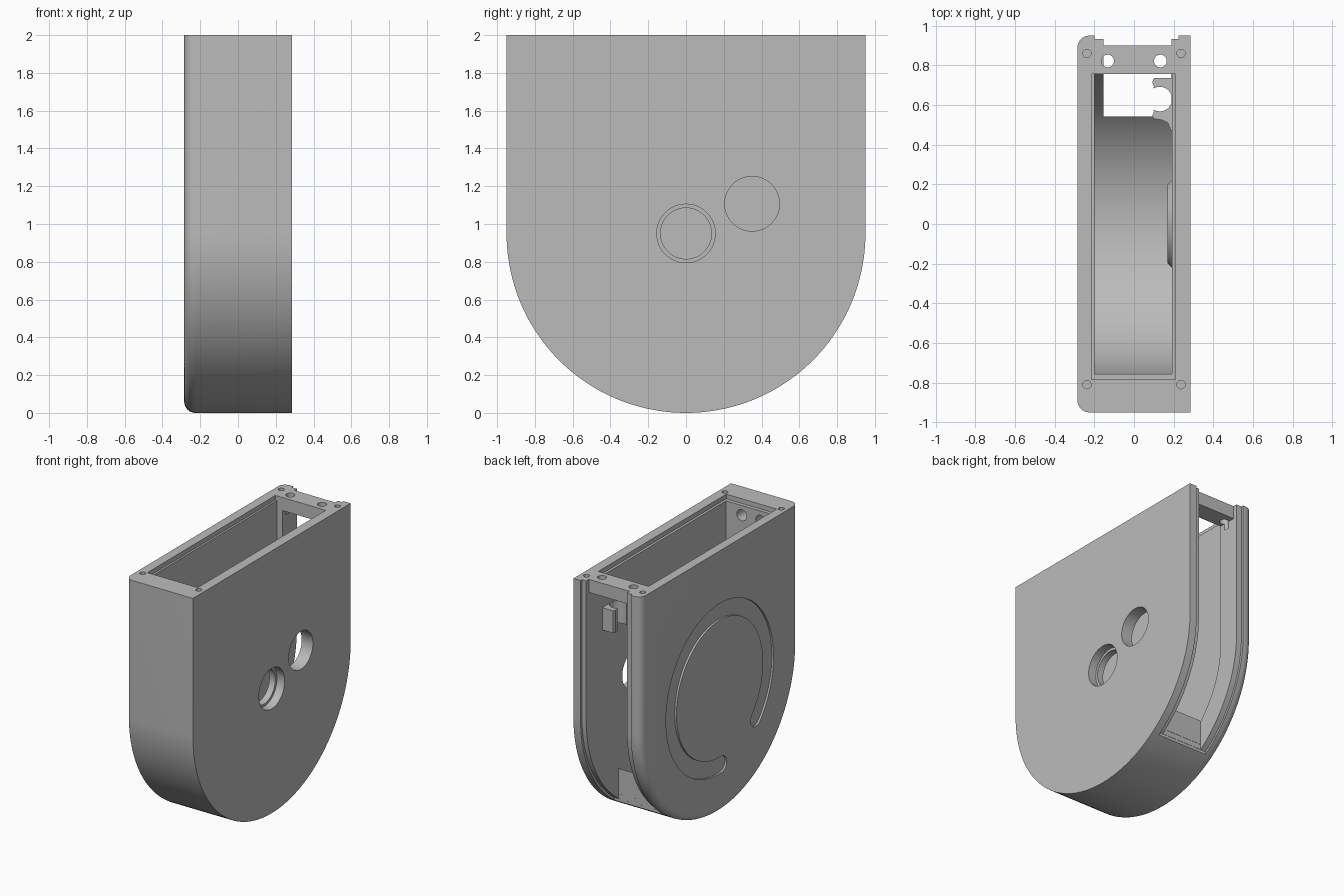
import bpy, bmesh
from math import sin, cos, pi, asin, radians
from mathutils import Matrix, Vector

cube = bpy.data.objects.get("Cube")
if cube:
    bpy.data.objects.remove(cube, do_unlink=True)

grey = bpy.data.materials.new("plain grey")
grey.use_nodes = True
grey.diffuse_color = (0.5, 0.5, 0.5, 1)
grey.node_tree.nodes["Principled BSDF"].inputs["Base Color"].default_value = (0.5, 0.5, 0.5, 1)

R = 0.95      # outer radius and height of the arc centre
HALF = 0.285  # half thickness
TOP = 2.0


def make(name, bm):
    bmesh.ops.recalc_face_normals(bm, faces=bm.faces)
    me = bpy.data.meshes.new(name)
    bm.to_mesh(me)
    bm.free()
    me.materials.append(grey)
    ob = bpy.data.objects.new(name, me)
    bpy.context.collection.objects.link(ob)
    return ob


def prism(name, pts, lo, hi, axis="X", round_low=0):
    """Extrude a flat outline along x (outline in y, z) or z (outline in x, y)."""
    bm = bmesh.new()
    place = (lambda p: (lo, p[0], p[1])) if axis == "X" else (lambda p: (p[0], p[1], lo))
    face = bm.faces.new([bm.verts.new(place(p)) for p in pts])
    out = bmesh.ops.extrude_face_region(bm, geom=[face], use_keep_orig=True)
    move = Vector((hi - lo, 0, 0)) if axis == "X" else Vector((0, 0, hi - lo))
    bmesh.ops.translate(bm, vec=move, verts=[v for v in out["geom"] if isinstance(v, bmesh.types.BMVert)])
    if round_low:
        bmesh.ops.recalc_face_normals(bm, faces=bm.faces)
        edges = [e for e in bm.edges if all(abs(v.co.x - lo) < 1e-5 for v in e.verts)
                 and not all(v.co.z > TOP - 1e-4 for v in e.verts)]
        bmesh.ops.bevel(bm, geom=edges, offset=round_low, segments=8, profile=0.5, affect="EDGES")
    return make(name, bm)


def arc(cy, cz, r, a0, a1, n):
    return [(cy + r * cos(a0 + (a1 - a0) * i / n), cz + r * sin(a0 + (a1 - a0) * i / n)) for i in range(n + 1)]


def u_shape(r, top):
    return arc(0, R, r, -pi, 0, 72) + [(r, top), (-r, top)]


def box(name, x, y, z):
    return prism(name, [(y[0], z[0]), (y[1], z[0]), (y[1], z[1]), (y[0], z[1])], x[0], x[1])


def rod(name, centre, r, length, axis, r2=None):
    bm = bmesh.new()
    turn = {"X": Matrix.Rotation(pi / 2, 4, "Y"), "Y": Matrix.Rotation(pi / 2, 4, "X"), "Z": Matrix()}[axis]
    bmesh.ops.create_cone(bm, cap_ends=True, segments=48, radius1=r, radius2=r if r2 is None else r2,
                          depth=length, matrix=Matrix.Translation(centre) @ turn)
    return make(name, bm)


def combine(body, tool, operation="DIFFERENCE"):
    mod = body.modifiers.new("combine", "BOOLEAN")
    mod.operation = operation
    mod.solver = "EXACT"
    mod.object = tool
    bpy.context.view_layer.objects.active = body
    bpy.ops.object.modifier_apply(modifier=mod.name)
    bpy.data.objects.remove(tool, do_unlink=True)


# Outer shell with one rounded rim
case = prism("case", u_shape(R, TOP), -HALF, HALF, round_low=0.06)

# Main cavity and shallow lid seat around its mouth
combine(case, prism("cavity", u_shape(0.757, 2.1), -0.2, 0.191))
combine(case, box("lid_seat", (-0.215, 0.21), (-0.785, 0.756), (1.965, 2.1)))


# Curved back window with stepped rails for a sliding door
def rail(name, r, x, start):
    pts = arc(0, R, r, -pi / 2 + asin(start / r), 0, 40)
    return prism(name, pts + [(r, 2.1), (1.1, 2.1), (1.1, -0.1), (start, -0.1)], *x)


combine(case, rail("outer_rail", 0.932, (-0.2, 0.225), 0.54))
combine(case, rail("inner_rail", 0.9, (-0.155, 0.19), 0.541))
combine(case, box("window", (-0.155, 0.19), (0.542, 1.1), (-0.1, 1.9)))

# Boss on the inside of the left wall
combine(case, rod("boss", (0.19, 0, R), 0.2, 0.04, "X", 0.24), "UNION")

# Open clip on the same wall, with a flared foot
clip = [(0.21, 0.735), (0.1, 0.735), (0.092, 0.715), (0.1, 0.695)]
clip += arc(0.13, 0.63, 0.062, radians(120), radians(-120), 28)
clip += [(0.1, 0.565), (0.092, 0.545), (0.1, 0.53), (0.14, 0.525), (0.17, 0.51), (0.187, 0.47), (0.21, 0.47)]
combine(case, prism("clip", clip, 1.55, 1.72, axis="Z"), "UNION")

# Round holes through the left wall, one of them stepped
combine(case, rod("axle_hole", (0.23, 0, R), 0.135, 0.2, "X"))
combine(case, rod("axle_counterbore", (0.27, 0, R), 0.155, 0.1, "X"))
combine(case, rod("side_hole", (0.25, 0.35, 1.107), 0.145, 0.2, "X"))

# Screw holes in the rim, bridge holes and blind holes in the front wall
for side in (-1, 1):
    for y in (-0.81, 0.86):
        combine(case, rod("screw_hole", (side * 0.237, y, TOP), 0.021, 0.3, "Z"))
    combine(case, rod("bridge_hole", (side * 0.133, 0.822, 1.95), 0.032, 0.2, "Z"))
    combine(case, rod("blind_hole", (side * 0.08 - 0.02, -0.78, 1.89), 0.042, 0.14, "Y"))

# Shallow open ring engraved on the right face
MID, W = 0.585, 0.063
a0, a1 = radians(-92), radians(222)
ring = arc(0, R, MID + W, a0, a1, 80)
ring += arc(MID * cos(a1), R + MID * sin(a1), W, a1, a1 + pi, 12)[1:-1]
ring += arc(0, R, MID - W, a1, a0, 80)
ring += arc(MID * cos(a0), R + MID * sin(a0), W, a0 - pi, a0, 12)[1:-1]
combine(case, prism("ring_groove", ring, -0.32, -HALF + 0.015))

# Smooth curves, sharp edges
case.select_set(True)
bpy.context.view_layer.objects.active = case
bpy.ops.object.shade_smooth_by_angle(angle=radians(30))
